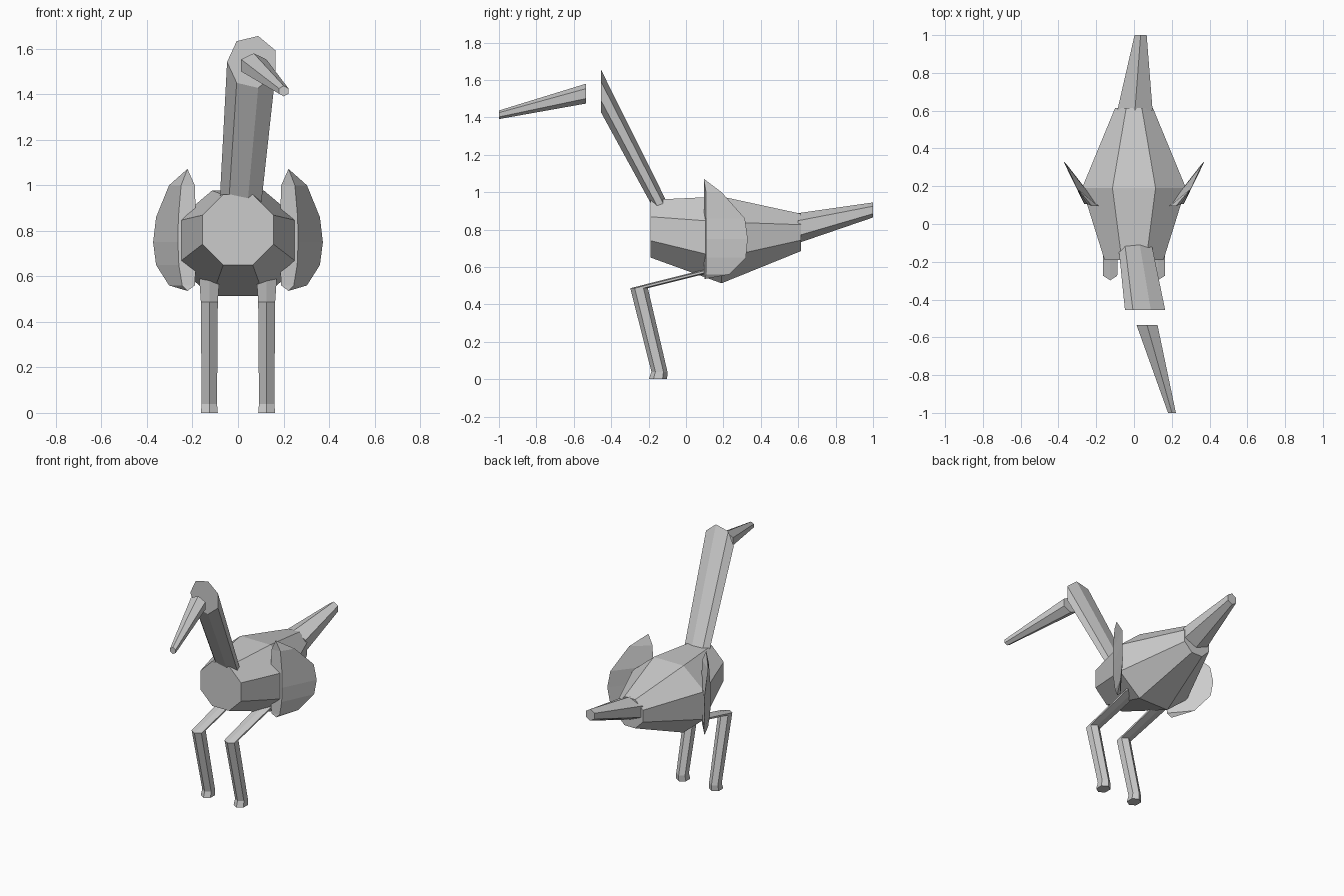
import bpy, bmesh, math
from mathutils import Vector

cube = bpy.data.objects.get("Cube")
if cube:
    bpy.data.objects.remove(cube, do_unlink=True)

grey = bpy.data.materials.new("plain grey")
grey.use_nodes = True
grey.diffuse_color = (0.6, 0.6, 0.6, 1)
grey.node_tree.nodes["Principled BSDF"].inputs["Base Color"].default_value = (0.6, 0.6, 0.6, 1)


def finish(name, bm):
    bmesh.ops.recalc_face_normals(bm, faces=bm.faces)
    mesh = bpy.data.meshes.new(name)
    bm.to_mesh(mesh)
    bm.free()
    mesh.materials.append(grey)
    obj = bpy.data.objects.new(name, mesh)
    bpy.context.scene.collection.objects.link(obj)
    return obj


def loft(name, sides, phase, rings, second_axis):
    """Skin capped polygon rings (centre, x radius, other radius)."""
    bm = bmesh.new()
    loops = []
    for centre, rx, rv in rings:
        loop = []
        for i in range(sides):
            a = math.radians(phase) + math.tau * i / sides
            offset = Vector((rx * math.cos(a), 0, 0)) + second_axis * (rv * math.sin(a))
            loop.append(bm.verts.new(Vector(centre) + offset))
        loops.append(loop)
    for low, high in zip(loops, loops[1:]):
        for i in range(sides):
            j = (i + 1) % sides
            bm.faces.new((low[i], low[j], high[j], high[i]))
    bm.faces.new(loops[0])
    bm.faces.new(loops[-1])
    return finish(name, bm)


Y, Z = Vector((0, 1, 0)), Vector((0, 0, 1))

# Body: octagonal barrel
loft("body", 8, 22.5, [
    ((0, -0.19, 0.805), 0.169, 0.167),
    ((0, 0.19, 0.745), 0.298, 0.251),
    ((0, 0.615, 0.785), 0.108, 0.108)], Z)

# Tail, neck and beak: tapered tubes with upright ends
loft("tail", 6, 90, [
    ((0.005, 0.6, 0.808), 0.108, 0.08),
    ((0.035, 1.0, 0.905), 0.037, 0.04)], Z)
loft("neck", 7, 180, [
    ((0.01, -0.11, 0.88), 0.093, 0.085),
    ((0.064, -0.455, 1.542), 0.112, 0.117)], Z)
loft("beak", 6, 90, [
    ((0.069, -0.535, 1.527), 0.064, 0.053),
    ((0.201, -1.0, 1.414), 0.024, 0.023)], Z)

# Legs: foot, shin and thigh in one bent tube
for side, s in (("left", 1), ("right", -1)):
    x = 0.126 * s
    loft(side + "_leg", 6, 90, [
        ((x, -0.15, 0), 0.043, 0.049),
        ((x, -0.142, 0.04), 0.039, 0.043),
        ((x, -0.251, 0.487), 0.043, 0.047),
        ((x, 0.2, 0.6), 0.052, 0.05)], Y)

# Wings: wedge section (root, ridge, trailing edge) closing to a point at each end
# Row: height, root x, ridge x, edge x, edge y
WING_ROWS = [
    (1.0, 0.19, 0.25, 0.303, 0.19),
    (0.86, 0.185, 0.262, 0.36, 0.315),
    (0.75, 0.185, 0.264, 0.373, 0.33),
    (0.65, 0.185, 0.26, 0.36, 0.32),
    (0.56, 0.19, 0.245, 0.303, 0.23)]
for side, s in (("left", 1), ("right", -1)):
    bm = bmesh.new()
    top = bm.verts.new((0.222 * s, 0.095, 1.072))
    bottom = bm.verts.new((0.222 * s, 0.1, 0.536))
    rows = [[bm.verts.new((root * s, 0.095, z)),
             bm.verts.new((ridge * s, 0.107, z)),
             bm.verts.new((edge * s, y, z))]
            for z, root, ridge, edge, y in WING_ROWS]
    for i in range(3):
        j = (i + 1) % 3
        bm.faces.new((top, rows[0][i], rows[0][j]))
        bm.faces.new((bottom, rows[-1][i], rows[-1][j]))
        for upper, lower in zip(rows, rows[1:]):
            bm.faces.new((upper[i], upper[j], lower[j], lower[i]))
    finish(side + "_wing", bm)
